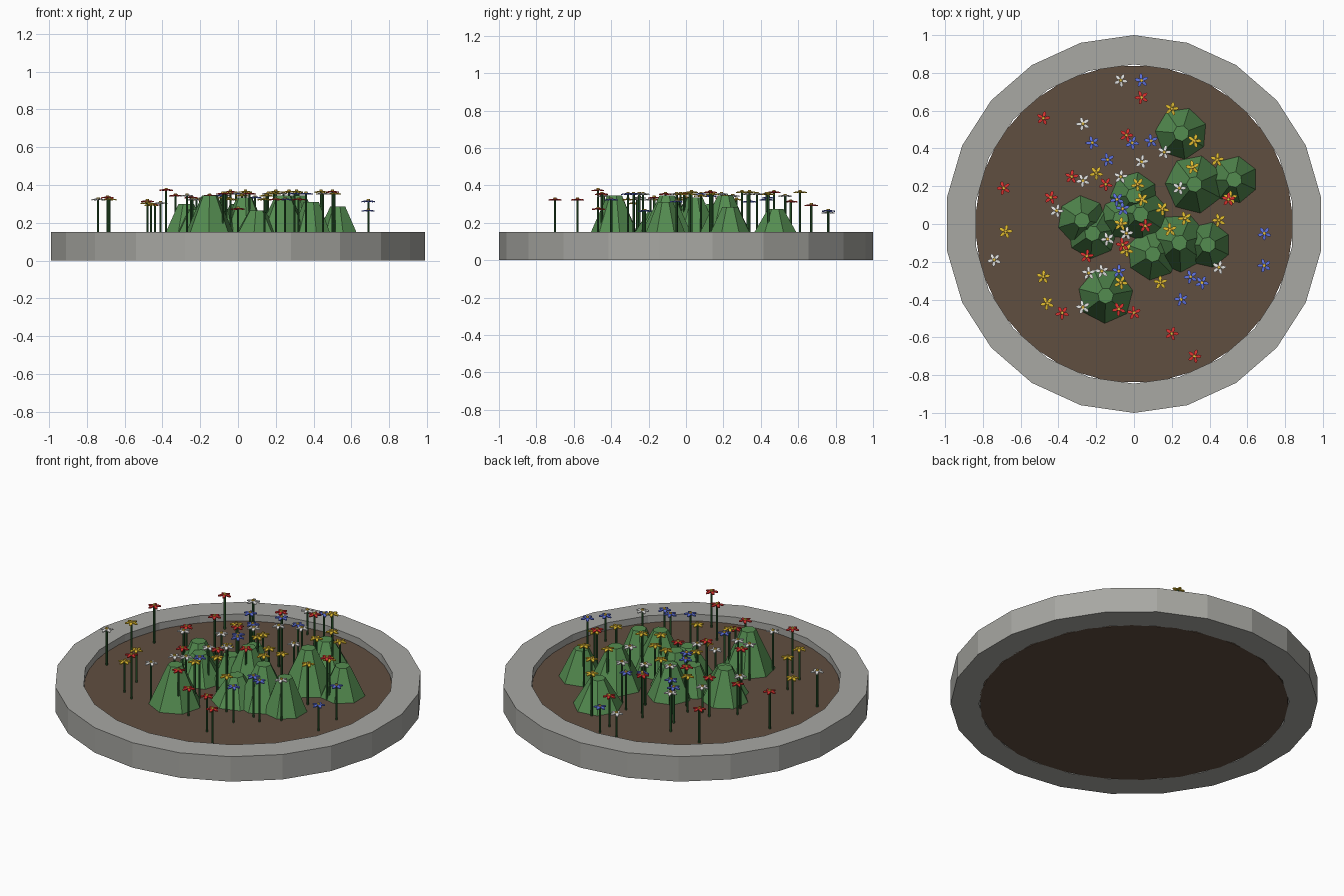
import bpy, bmesh, random
from math import sin, cos, tau
from mathutils import Matrix, Vector

random.seed(4)
if "Cube" in bpy.data.objects:
    bpy.data.objects.remove(bpy.data.objects["Cube"], do_unlink=True)

SIDES = 22
SOIL_TOP = 0.11


def srgb(r, g, b):
    return tuple(((c / 255 + 0.055) / 1.055) ** 2.4 for c in (r, g, b)) + (1.0,)


def material(name, colour):
    mat = bpy.data.materials.new(name)
    mat.use_nodes = True
    mat.diffuse_color = colour
    mat.node_tree.nodes["Principled BSDF"].inputs["Base Color"].default_value = colour
    return mat


stone = material("grey stone", srgb(168, 168, 163))
soil = material("brown soil", srgb(96, 78, 64))
leaf = material("bush green", srgb(84, 140, 80))
stalk = material("stem green", srgb(45, 95, 48))
gold = material("flower centre gold", srgb(235, 195, 70))
white = material("white petals", srgb(230, 230, 228))
blue = material("blue petals", srgb(95, 115, 225))
red = material("red petals", srgb(220, 50, 48))
yellow = material("yellow petals", srgb(228, 190, 48))


def finish(name, bm, *mats):
    bmesh.ops.recalc_face_normals(bm, faces=bm.faces)
    mesh = bpy.data.meshes.new(name)
    bm.to_mesh(mesh)
    bm.free()
    for mat in mats:
        mesh.materials.append(mat)
    obj = bpy.data.objects.new(name, mesh)
    bpy.context.collection.objects.link(obj)
    return obj


def frustum(bm, x, y, bottom, top, r1, r2, sides, turn=0.0, slot=0):
    """Add an upright capped prism or cut cone between two heights."""
    place = Matrix.Translation((x, y, (bottom + top) / 2)) @ Matrix.Rotation(turn, 4, "Z")
    made = bmesh.ops.create_cone(bm, cap_ends=True, segments=sides, radius1=r1,
                                 radius2=r2, depth=top - bottom, matrix=place)
    for face in {f for v in made["verts"] for f in v.link_faces}:
        face.material_index = slot


# Stone kerb: a square profile carried round the polygon
def kerb():
    bm = bmesh.new()
    profile = [(1, 0), (1, 0.15), (0.845, 0.15), (0.845, 0)]
    rings = []
    for i in range(SIDES):
        a = tau * i / SIDES
        rings.append([bm.verts.new((r * sin(a), r * cos(a), z)) for r, z in profile])
    for i, ring in enumerate(rings):
        after = rings[(i + 1) % SIDES]
        for k in range(len(profile)):
            n = (k + 1) % len(profile)
            bm.faces.new((ring[k], ring[n], after[n], after[k]))
    finish("stone_kerb", bm, stone)


kerb()

# Soil bed
bm = bmesh.new()
frustum(bm, 0, 0, 0, SOIL_TOP, 0.846, 0.846, SIDES, tau / 4)
finish("soil_bed", bm, soil)

# Bushes: x, y, base radius, top height
bushes = [
    (.25, .48, .15, .275), (.32, .21, .165, .345), (.53, .235, .135, .285),
    (-.275, .02, .14, .3), (-.15, -.38, .155, .345), (0, .15, .135, .3),
    (-.22, -.05, .145, .27), (.035, .05, .15, .335), (.1, -.16, .15, .265),
    (.24, -.1, .165, .345), (.39, -.11, .13, .31), (-.07, .03, .12, .27)]
for x, y, radius, top in bushes:
    bm = bmesh.new()
    frustum(bm, x, y, SOIL_TOP - 0.02, top, radius, 0.042, 7, random.uniform(0, tau))
    finish("bush", bm, leaf)


# One flower: stem, five drooping petals and a raised centre
def flower(name, petals, x, y, top):
    bm = bmesh.new()
    frustum(bm, x, y, SOIL_TOP - 0.01, top - 0.003, 0.006, 0.006, 6, 0, 0)
    turn = random.uniform(0, tau)
    outline = [(0, -0.005), (0.024, -0.009), (0.036, -0.004),
               (0.036, 0.004), (0.024, 0.009), (0, 0.005)]
    for i in range(5):
        place = Matrix.Translation((x, y, top)) @ Matrix.Rotation(turn + tau * i / 5, 4, "Z")
        upper, lower = [[bm.verts.new(place @ Vector((u, v, drop - u * 0.15)))
                         for u, v in outline] for drop in (0, -0.006)]
        sides = [(upper[k - 1], upper[k], lower[k], lower[k - 1]) for k in range(len(outline))]
        for corners in [upper, lower[::-1]] + sides:
            bm.faces.new(corners).material_index = 1
    frustum(bm, x, y, top - 0.006, top + 0.005, 0.011, 0.008, 6, turn, 2)
    finish(name, bm, stalk, petals, gold)


def plant(name, petals, spots):
    for x, y, top in spots:
        flower(name, petals, x / 100, y / 100, top / 100)


# Flower spots in hundredths: x, y, height
plant("white_flower", white, [
    (-7, 76, 26), (-27, 53, 35), (4, 33, 36), (-27, 23, 27), (-7, 25, 35),
    (16, 38, 36), (24, 19, 36), (-41, 7, 31), (-14, -8, 34), (-4, -5, 36),
    (-74, -19, 33), (-24, -26, 33), (-17, -25, 34), (-27, -44, 35), (45, -23, 36)])
plant("blue_flower", blue, [
    (4, 76, 27), (-22, 43, 33), (-1, 43, 36), (9, 44, 34), (-14, 34, 32),
    (-9, 13, 35), (-6, 8, 36), (69, -5, 32), (69, -22, 27), (30, -28, 36),
    (36, -31, 36), (25, -40, 33), (-8, -25, 36)])
plant("red_flower", red, [
    (4, 67, 30), (-48, 56, 32), (-4, 47, 37), (-33, 25, 35), (-15, 21, 35),
    (-69, 19, 34), (-44, 14, 30), (50, 13, 37), (6, -1, 36), (-25, -17, 34),
    (-6, -11, 36), (-8, -45, 36), (0, -47, 28), (-38, -47, 38), (20, -58, 33),
    (32, -70, 33)])
plant("yellow_flower", yellow, [
    (20, 61, 37), (32, 44, 36), (44, 34, 37), (31, 30, 37), (-20, 27, 33),
    (2, 21, 35), (4, 13, 37), (15, 8, 35), (27, 3, 37), (45, 2, 36),
    (19, -3, 36), (-7, 0, 34), (-4, -14, 33), (-68, -4, 33), (-48, -28, 31),
    (-46, -42, 30), (-7, -31, 36), (14, -31, 33), (51, 14, 36)])
